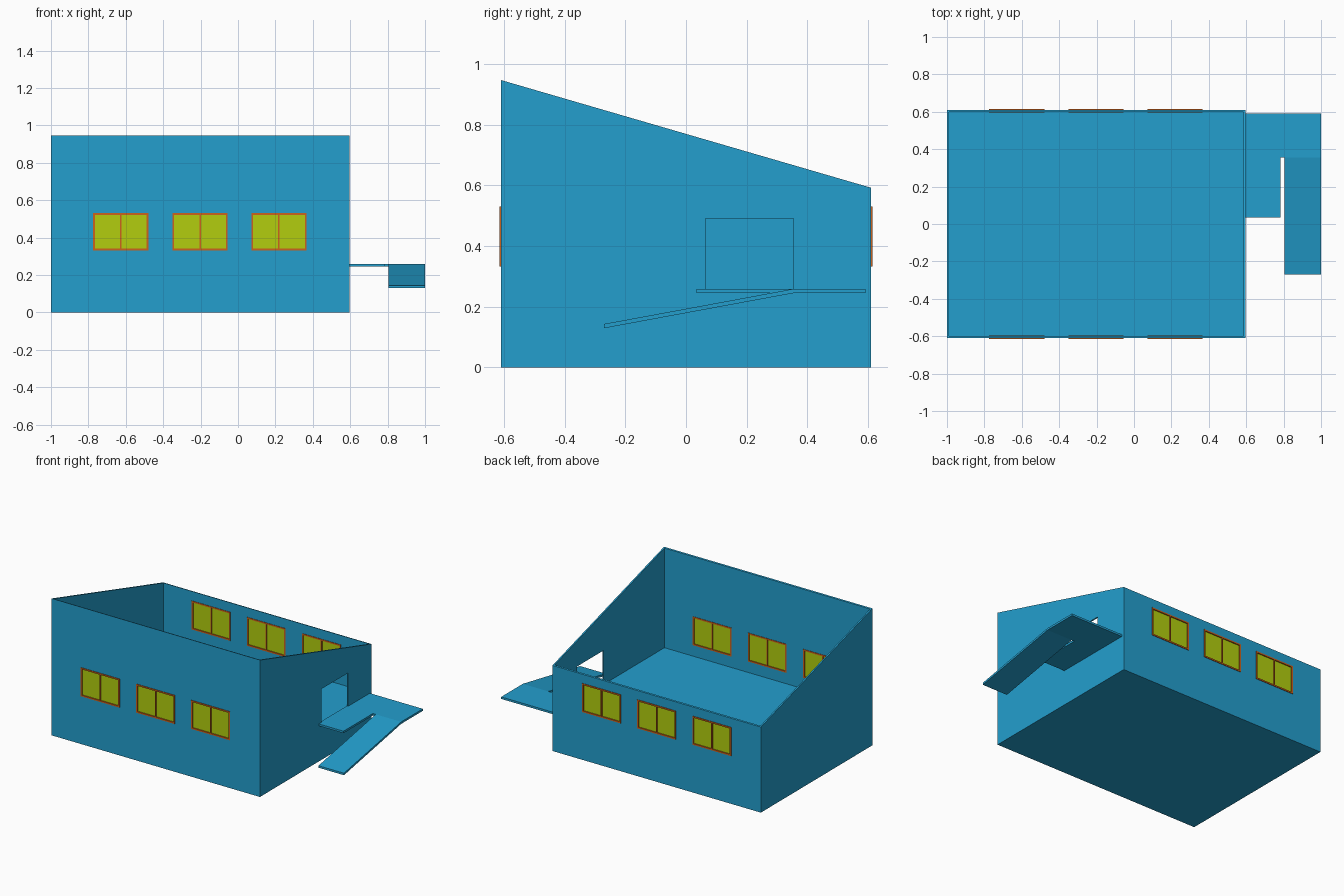
import bpy, bmesh

if "Cube" in bpy.data.objects:
    bpy.data.objects.remove(bpy.data.objects["Cube"])


def srgb(r, g, b):
    def lin(c):
        c /= 255
        return c / 12.92 if c <= 0.04045 else ((c + 0.055) / 1.055) ** 2.4
    return (lin(r), lin(g), lin(b), 1)


def material(name, rgb):
    m = bpy.data.materials.new(name)
    m.diffuse_color = srgb(*rgb)
    m.use_nodes = True
    m.node_tree.nodes["Principled BSDF"].inputs["Base Color"].default_value = m.diffuse_color
    return m


BLUE = material("blue", (35, 159, 206))
GLASS = material("yellow_green", (178, 206, 14))
FRAME = material("orange_brown", (204, 98, 28))


def prism(name, profile, axis, lo, hi, mat):
    """Extrude a 2D profile along x (profile in y,z) or z (profile in x,y)."""
    bm = bmesh.new()
    put = (lambda p, t: (t, p[0], p[1])) if axis == "x" else (lambda p, t: (p[0], p[1], t))
    a = [bm.verts.new(put(p, lo)) for p in profile]
    b = [bm.verts.new(put(p, hi)) for p in profile]
    n = len(profile)
    bm.faces.new(a)
    bm.faces.new(b)
    for i in range(n):
        bm.faces.new((a[i], a[(i + 1) % n], b[(i + 1) % n], b[i]))
    bmesh.ops.recalc_face_normals(bm, faces=bm.faces)
    me = bpy.data.meshes.new(name)
    bm.to_mesh(me)
    bm.free()
    me.materials.append(mat)
    ob = bpy.data.objects.new(name, me)
    bpy.context.collection.objects.link(ob)
    return ob


def box(name, x0, x1, y0, y1, z0, z1, mat):
    return prism(name, [(x0, y0), (x1, y0), (x1, y1), (x0, y1)], "z", z0, z1, mat)


def cut(target, cutter):
    mod = target.modifiers.new("cut", "BOOLEAN")
    mod.operation = "DIFFERENCE"
    mod.solver = "EXACT"
    mod.object = cutter
    bpy.context.view_layer.objects.active = target
    bpy.ops.object.modifier_apply(modifier=mod.name)
    bpy.data.objects.remove(cutter)


# Building shell: sloping side profile, hollowed above a raised floor
FLOOR = 0.255
shell = prism("building_shell", [(-0.61, 0), (0.61, 0), (0.61, 0.592), (-0.61, 0.947)],
              "x", -1.0, 0.595, BLUE)
cut(shell, box("room_cutter", -0.99, 0.585, -0.6, 0.6, FLOOR, 1.5, BLUE))

# Doorway in the right wall
cut(shell, box("door_cutter", 0.57, 0.62, 0.065, 0.355, 0.259, 0.49, BLUE))

# Three windows each in the front and back walls
Z0, Z1, W = 0.332, 0.53, 0.01
for side, label in ((-1, "front"), (1, "back")):
    for i, cx in enumerate((-0.626, -0.203, 0.219)):
        x0, x1 = cx - 0.148, cx + 0.148
        tag = f"{label}_window_{i + 1}"
        ys = sorted((side * 0.597, side * 0.614))
        yg = sorted((side * 0.603, side * 0.607))
        cut(shell, box("window_cutter", x0 + 0.004, x1 - 0.004, side * 0.605 - 0.02,
                       side * 0.605 + 0.02, Z0 + 0.004, Z1 - 0.004, BLUE))
        box(tag + "_sill", x0, x1, *ys, Z0, Z0 + W, FRAME)
        box(tag + "_head", x0, x1, *ys, Z1 - W, Z1, FRAME)
        box(tag + "_left_jamb", x0, x0 + W, *ys, Z0 + W, Z1 - W, FRAME)
        box(tag + "_right_jamb", x1 - W, x1, *ys, Z0 + W, Z1 - W, FRAME)
        box(tag + "_mullion", cx - 0.004, cx + 0.004, *ys, Z0 + W, Z1 - W, FRAME)
        box(tag + "_glass", x0 + W / 2, x1 - W / 2, *yg, Z0 + W / 2, Z1 - W / 2, GLASS)

# L-shaped landing outside the door
prism("landing", [(0.59, 0.035), (0.783, 0.035), (0.783, 0.356), (1.0, 0.356),
                  (1.0, 0.592), (0.59, 0.592)], "z", 0.245, 0.259, BLUE)

# Ramp sloping down toward the front
prism("ramp", [(0.356, 0.259), (0.356, 0.245), (-0.27, 0.129), (-0.27, 0.143)],
      "x", 0.805, 1.0, BLUE)
